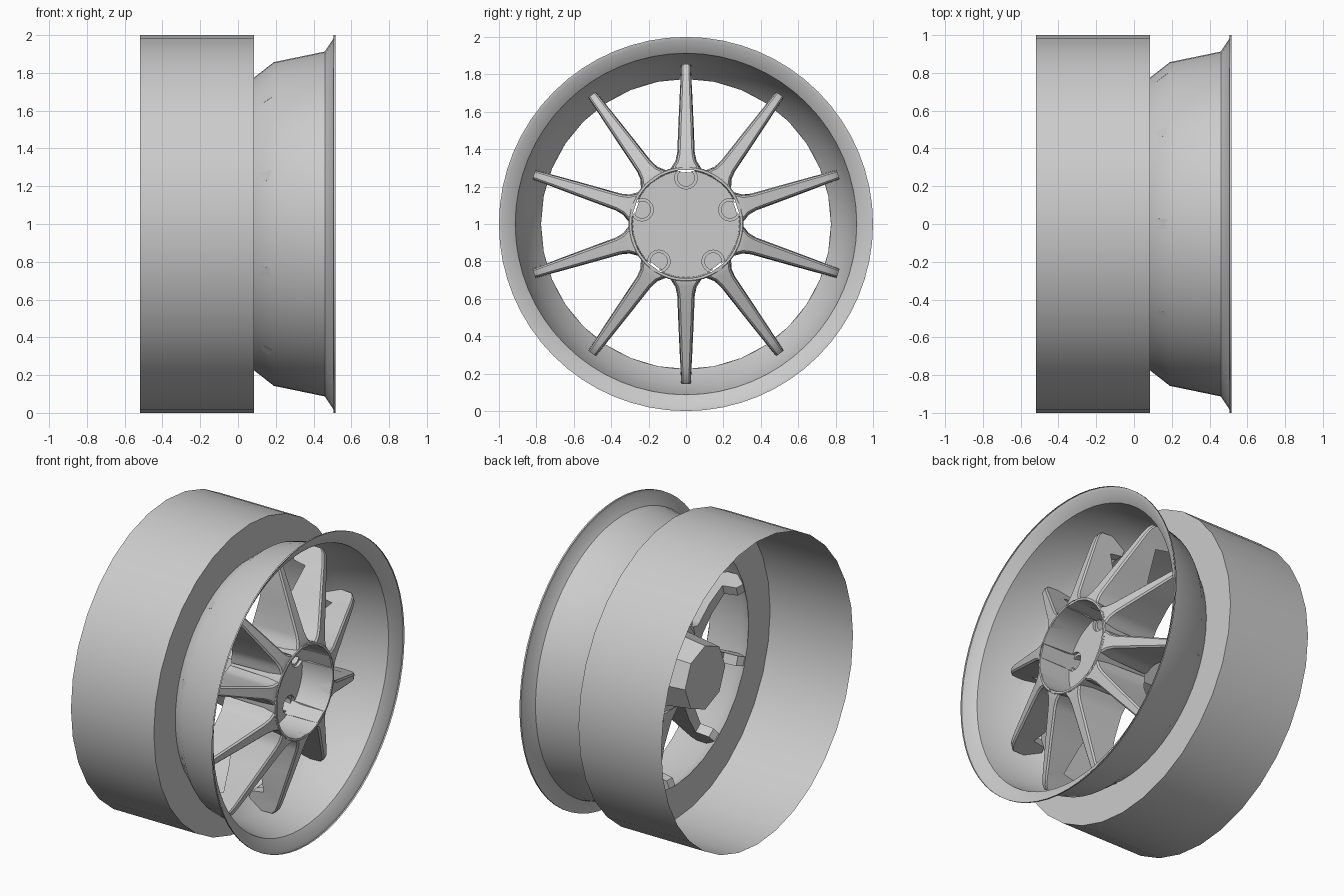
import bpy, bmesh
from math import cos, sin, pi, radians
from mathutils import Matrix

cube = bpy.data.objects.get("Cube")
if cube:
    bpy.data.objects.remove(cube, do_unlink=True)

grey = bpy.data.materials.new("wheel_grey")
grey.use_nodes = True
grey.diffuse_color = (0.6, 0.6, 0.6, 1)
grey.node_tree.nodes["Principled BSDF"].inputs["Base Color"].default_value = (0.6, 0.6, 0.6, 1)


def finish(name, bm, smooth=30):
    """Turn a bmesh into an object, raised so the axle is at z = 1."""
    mesh = bpy.data.meshes.new(name)
    bmesh.ops.recalc_face_normals(bm, faces=bm.faces)
    bm.to_mesh(mesh)
    bm.free()
    mesh.materials.append(grey)
    obj = bpy.data.objects.new(name, mesh)
    obj.location.z = 1
    bpy.context.collection.objects.link(obj)
    bpy.ops.object.select_all(action='DESELECT')
    obj.select_set(True)
    bpy.context.view_layer.objects.active = obj
    if smooth:
        bpy.ops.object.shade_smooth_by_angle(angle=radians(smooth))
    return obj


def lathe(name, profile, sides, caps=False, centre=(0, 0), smooth=30):
    """Spin a profile of (x, radius) points round a line parallel to the x axis."""
    bm = bmesh.new()
    rings = [[bm.verts.new((x, centre[0] + r * sin(2 * pi * i / sides),
                            centre[1] + r * cos(2 * pi * i / sides)))
              for i in range(sides)] for x, r in profile]
    for a, b in zip(rings, rings[1:]):
        for i in range(sides):
            j = (i + 1) % sides
            bm.faces.new((a[i], a[j], b[j], b[i]))
    if caps:
        bm.faces.new(rings[0])
        bm.faces.new(rings[-1])
    return finish(name, bm, smooth)


def cut(target, cutter):
    """Subtract a cutter from a part, then discard the cutter."""
    cutter.hide_render = True
    mod = target.modifiers.new("cut", 'BOOLEAN')
    mod.operation = 'DIFFERENCE'
    mod.solver = 'EXACT'
    mod.object = cutter
    bpy.ops.object.select_all(action='DESELECT')
    target.select_set(True)
    bpy.context.view_layer.objects.active = target
    bpy.ops.object.modifier_apply(modifier=mod.name)
    bpy.data.objects.remove(cutter, do_unlink=True)


# Rear barrel with its flat step, and the flared front rim
lathe("rear_barrel", [(-0.52, 1), (0.085, 1), (0.085, 0.775)], 32)
lathe("front_rim", [(0.085, 0.775), (0.19, 0.857), (0.46, 0.913),
                    (0.504, 0.98), (0.506, 1), (0.516, 1)], 64)

# Hub cup with a recess and five lug pockets
hub = lathe("hub_cup", [(0.1, 0.27), (0.485, 0.308), (0.49, 0.303)], 64, caps=True)
cut(hub, lathe("recess_cutter", [(0.27, 0.285), (0.6, 0.293)], 64, caps=True))
for i in range(5):
    a = 2 * pi * i / 5
    spot = (0.247 * sin(a), 0.247 * cos(a))
    cut(hub, lathe("pocket_cutter", [(0.25, 0.06), (0.6, 0.06)], 24, True, spot))
    cut(hub, lathe("lug_hole_cutter", [(0.17, 0.045), (0.3, 0.045)], 24, True, spot))
bpy.ops.object.shade_smooth_by_angle(angle=radians(30))

# Eight-sided boss behind the hub
lathe("hub_boss", [(-0.14, 0.21), (0.12, 0.245)], 8, caps=True, smooth=0)

# Spokes lofted through stations: radius, front x, rear x, half width
stations = [(0.288, 0.486, 0.12, 0.086), (0.31, 0.483, 0.12, 0.074),
            (0.335, 0.475, 0.125, 0.057), (0.38, 0.46, 0.14, 0.047),
            (0.55, 0.4, 0.185, 0.04), (0.725, 0.337, 0.21, 0.032),
            (0.74, 0.332, 0.12, 0.031), (0.785, 0.315, 0.1, 0.029),
            (0.83, 0.295, 0.155, 0.027), (0.855, 0.27, 0.19, 0.025)]


def spoke(name, angle):
    bm = bmesh.new()
    rings = []
    for r, front, rear, w in stations:
        edge = min(0.01, w * 0.3)
        section = [(front, w * 0.88 - edge), (front - edge, w * 0.88), (rear, w)]
        section += [(x, -y) for x, y in reversed(section)]
        rings.append([bm.verts.new((x, y, r)) for x, y in section])
    for a, b in zip(rings, rings[1:]):
        for i in range(len(a)):
            j = (i + 1) % len(a)
            bm.faces.new((a[i], a[j], b[j], b[i]))
    bm.faces.new(rings[0])
    bm.faces.new(rings[-1])
    bm.transform(Matrix.Rotation(angle, 4, 'X'))
    finish(name, bm)


for i in range(10):
    spoke(f"spoke_{i + 1}", 2 * pi * i / 10)
